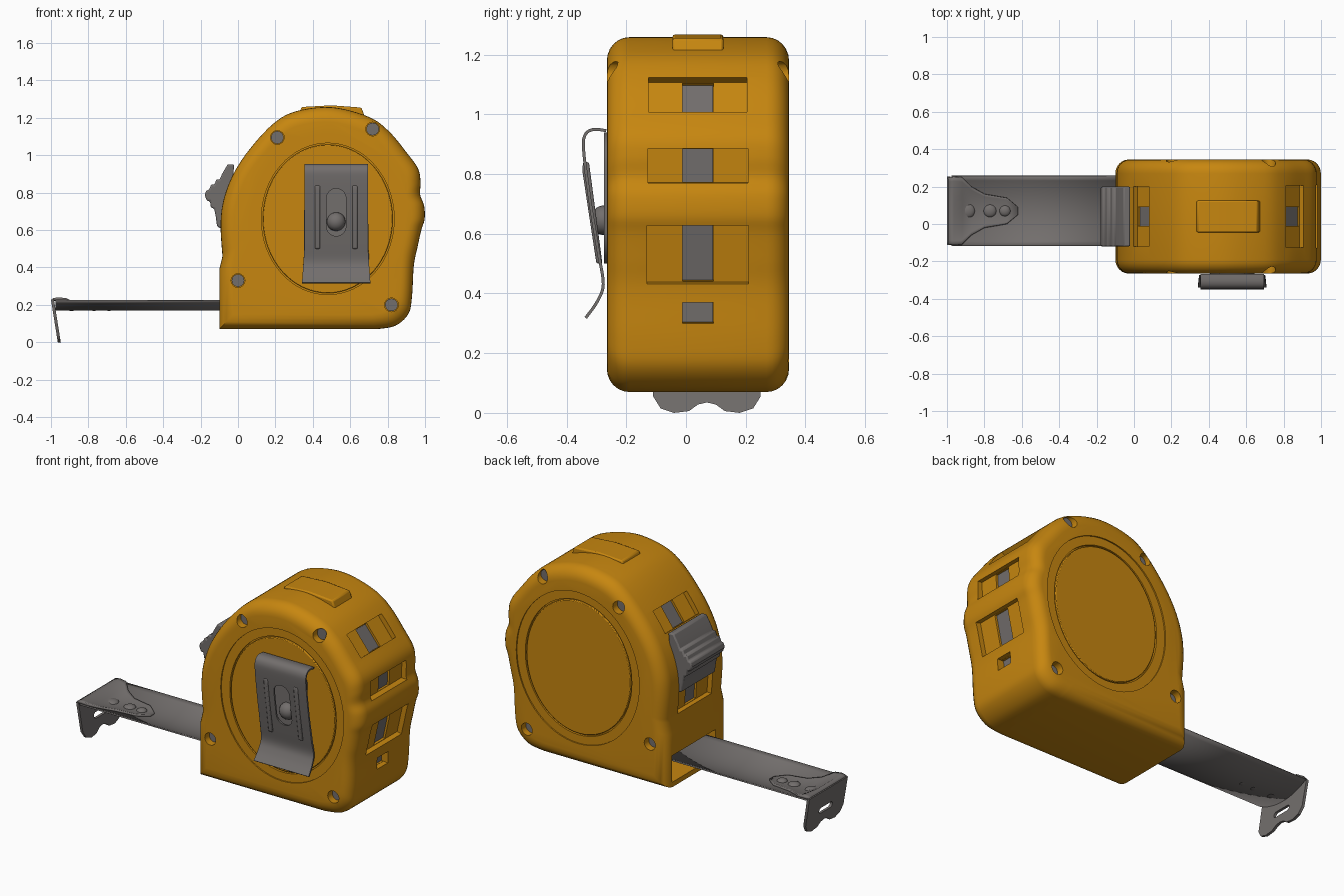
import bpy, bmesh
from math import sin, cos, pi, radians
from mathutils import Vector

old = bpy.data.objects.get("Cube")
if old:
    bpy.data.objects.remove(old, do_unlink=True)


def material(name, rgb, rough):
    m = bpy.data.materials.new(name)
    m.use_nodes = True
    m.diffuse_color = (*rgb, 1)
    node = m.node_tree.nodes["Principled BSDF"]
    node.inputs["Base Color"].default_value = (*rgb, 1)
    node.inputs["Roughness"].default_value = rough
    return m


ORANGE = material("orange_casing", (0.57, 0.24, 0.005), 0.6)
GREY = material("grey_metal", (0.17, 0.157, 0.152), 0.5)


def finish(name, bm, mat):
    bmesh.ops.recalc_face_normals(bm, faces=bm.faces)
    me = bpy.data.meshes.new(name)
    bm.to_mesh(me)
    bm.free()
    ob = bpy.data.objects.new(name, me)
    bpy.context.collection.objects.link(ob)
    me.materials.append(mat)
    return ob


def loft(name, rings, mat, closed=True):
    """Skin rows of points; closed rows get end caps."""
    bm = bmesh.new()
    rows = [[bm.verts.new(p) for p in r] for r in rings]
    n = len(rows[0])
    for a, b in zip(rows, rows[1:]):
        for i in range(n if closed else n - 1):
            j = (i + 1) % n
            bm.faces.new((a[i], a[j], b[j], b[i]))
    if closed:
        bm.faces.new(rows[0])
        bm.faces.new(rows[-1])
    return finish(name, bm, mat)


def prism(name, pts, lo, hi, mat=ORANGE, axis="y"):
    """Extrude an outline along y (points are x, z) or along x (points are y, z)."""
    def place(p, d):
        return (p[0], d, p[1]) if axis == "y" else (d, p[0], p[1])
    return loft(name, [[place(p, d) for p in pts] for d in (lo, hi)], mat)


def ellipse(cx, cz, rx, rz, n=64):
    return [(cx + rx * cos(2 * pi * i / n), cz + rz * sin(2 * pi * i / n)) for i in range(n)]


def capsule(c, r, length, vertical, n=24):
    out = []
    for i in range(n):
        a = 2 * pi * (i + 0.5) / n
        u, v = r * cos(a), r * sin(a)
        if vertical:
            v += length / 2 if v > 0 else -length / 2
        else:
            u += length / 2 if u > 0 else -length / 2
        out.append((c[0] + u, c[1] + v))
    return out


def spline(pts, steps=5):
    v = [Vector(p) for p in [pts[0], *pts, pts[-1]]]
    out = []
    for a, b, c, d in zip(v, v[1:], v[2:], v[3:]):
        for k in range(steps):
            t = k / steps
            out.append(0.5 * (2 * b + (c - a) * t + (2 * a - 5 * b + 4 * c - d) * t * t
                              + (3 * b - a - 3 * c + d) * t ** 3))
    return out + [v[-1]]


def ribbon(path, t):
    """Closed outline of a strip of thickness t along a path."""
    side = []
    for i, p in enumerate(path):
        d = (path[min(i + 1, len(path) - 1)] - path[max(i - 1, 0)]).normalized()
        side.append(p + Vector((-d.y, d.x)) * t)
    return list(path) + side[::-1]


def activate(ob):
    bpy.ops.object.select_all(action="DESELECT")
    ob.select_set(True)
    bpy.context.view_layer.objects.active = ob


def cut(ob, cutter):
    m = ob.modifiers.new("cut", "BOOLEAN")
    m.operation, m.solver, m.object = "DIFFERENCE", "EXACT", cutter
    activate(ob)
    bpy.ops.object.modifier_apply(modifier=m.name)
    bpy.data.objects.remove(cutter, do_unlink=True)


def soften(ob, width, segments=2):
    m = ob.modifiers.new("soft_edges", "BEVEL")
    m.width, m.segments, m.angle_limit = width, segments, radians(40)


def thicken(ob, t):
    m = ob.modifiers.new("thickness", "SOLIDIFY")
    m.thickness, m.offset = t, 0


def dome(name, loc, scale, mat=GREY):
    bm = bmesh.new()
    bmesh.ops.create_uvsphere(bm, u_segments=20, v_segments=10, radius=1)
    for v in bm.verts:
        v.co = Vector(loc) + Vector(a * b for a, b in zip(v.co, scale))
    return finish(name, bm, mat)


# Casing: rounded outline lofted across the width
FRONT, BACK, MID = -0.265, 0.345, 0.04
outline = [Vector((-0.1, 0.07))] + spline([
    (0.74, 0.07), (0.84, 0.088), (0.91, 0.15), (0.93, 0.24), (0.94, 0.41), (0.96, 0.51),
    (0.98, 0.6), (0.998, 0.66), (0.995, 0.73), (0.974, 0.79), (0.976, 0.86), (0.962, 0.93),
    (0.905, 1.01), (0.81, 1.125), (0.7, 1.205), (0.5, 1.257), (0.31, 1.235), (0.19, 1.17),
    (0.06, 1.03), (-0.03, 0.89), (-0.08, 0.75), (-0.093, 0.62), (-0.083, 0.46)])
outline.append(Vector((-0.1, 0.39)))
centre = Vector((0.45, 0.66))
ROUND = 0.075
rings = []
for i in range(14):
    a = pi / 2 * (i % 7) / 6
    a = pi / 2 - a if i < 7 else a
    inset = ROUND * (1 - cos(a))
    y = FRONT + ROUND * (1 - sin(a)) if i < 7 else BACK - ROUND * (1 - sin(a))
    s = 1 - inset / 0.57
    rings.append([(q.x, y, q.y) for q in (centre + (p - centre) * s for p in outline)])
casing = loft("casing", rings, ORANGE)


# Round side panels set in a shallow step with a groove
for side, face, d in (("front", FRONT, 1), ("back", BACK, -1)):
    for rx, rz, depth in ((0.41, 0.455, 0.008), (0.355, 0.405, 0.022)):
        cut(casing, prism("cutter", ellipse(0.48, 0.66, rx, rz),
                          *sorted((face - d * 0.05, face + d * depth))))
    panel = prism(side + "_round_panel", ellipse(0.48, 0.66, 0.347, 0.397),
                  *sorted((face + d * 0.007, face + d * 0.04)))
    soften(panel, 0.004)
    # Corner screws in open holes
    for k, (x, z) in enumerate(((0.21, 1.095), (0.72, 1.14), (0.0, 0.33), (0.82, 0.2))):
        cut(casing, prism("cutter", ellipse(x, z, 0.037, 0.037, 16),
                          *sorted((face - d * 0.05, face + d * 0.07))))
        prism(f"{side}_screw_{k + 1}", ellipse(x, z, 0.034, 0.034, 16),
              *sorted((face + d * 0.04, face + d * 0.09)), GREY)


def surface_block(name, at, length, top, bottom, lo, hi, mat=ORANGE):
    """Block aligned to the casing rim near a point."""
    i = min(range(len(outline)), key=lambda k: (outline[k] - Vector(at)).length)
    t = (outline[i + 2] - outline[i - 2]).normalized() if 2 < i < len(outline) - 2 else Vector((0, 1))
    n = Vector((t.y, -t.x))
    c, h = Vector(at), t * length / 2
    c = outline[i] + t * (c - outline[i]).dot(t)
    return prism(name, [c - h + n * top, c + h + n * top, c + h + n * bottom, c - h + n * bottom],
                 lo, hi, mat)


# Rim windows with the reel strip showing in the middle
windows = (("top_right", (0.86, 1.065), 0.15, 0.165), ("mid_right", (0.975, 0.827), 0.115, 0.168),
           ("low_right", (0.963, 0.53), 0.2, 0.17), ("small_right", (0.937, 0.335), 0.07, 0.052),
           ("top_left", (0.035, 1.0), 0.14, 0.16), ("low_left", (-0.09, 0.55), 0.14, 0.16))
for name, at, length, half in windows:
    cut(casing, surface_block("cutter", at, length, 0.08, -0.03, MID - half, MID + half))
    cut(casing, surface_block("cutter", at, length * 0.97, 0.08, -0.05, MID - 0.052, MID + 0.052))
    surface_block(name + "_reel_strip", at, length * 0.96, -0.042, -0.06, MID - 0.051, MID + 0.051, GREY)

# Tape mouth
cut(casing, prism("cutter", [(-0.3, 0.1), (0.1, 0.1), (0.1, 0.26), (-0.3, 0.26)], -0.14, 0.275))
prism("mouth_lining", [(0.08, 0.098), (0.11, 0.098), (0.11, 0.262), (0.08, 0.262)], -0.14, 0.275, GREY)

# Raised pad on the crown
pad = prism("crown_pad", [(0.32, 1.2), (0.68, 1.2), (0.66, 1.255), (0.5, 1.267), (0.34, 1.258)], -0.045, 0.125)
soften(pad, 0.008)

# Tape blade: shallow trough, with the hook plate riveted over its end
TAPE_Y = 0.07


def trough(y):
    return 0.174 + 0.05 * ((y - TAPE_Y) / 0.19) ** 2


def sheet(name, stations, t):
    rows = []
    for x, half, lift, flat in stations:
        ys = [TAPE_Y + half * k / 8 for k in range(-8, 9)]
        rows.append([(x, y, trough(y) * (1 - flat) + 0.228 * flat + lift) for y in ys])
    thicken(loft(name, rows, GREY, closed=False), t)


sheet("tape_blade", [(-0.975, 0.187, 0, 0), (0.09, 0.187, 0, 0)], 0.008)
sheet("hook_plate", [(-0.992, 0.178, 0, 1), (-0.965, 0.183, 0.006, 0.9), (-0.92, 0.18, 0.008, 0.35),
                     (-0.87, 0.13, 0.008, 0), (-0.8, 0.09, 0.008, 0), (-0.68, 0.07, 0.008, 0),
                     (-0.62, 0.02, 0.008, 0)], 0.014)
half_lip = [(0, 0.035), (0.03, 0.028), (0.06, 0.006), (0.11, 0), (0.155, 0.015), (0.18, 0.055), (0.183, 0.228)]
lip = prism("hook_lip", [(TAPE_Y + y, z) for y, z in half_lip]
            + [(TAPE_Y - y, z) for y, z in half_lip[:0:-1]], -1.0, -0.984, GREY, "x")
cut(lip, prism("cutter", capsule((TAPE_Y, 0.105), 0.018, 0.09, False), -1.1, -0.9, GREY, "x"))
for v in lip.data.vertices:
    v.co.x += (0.228 - v.co.z) * 0.16
for k, (x, r) in enumerate(((-0.89, 0.04), (-0.77, 0.035), (-0.69, 0.03))):
    dome(f"hook_rivet_{k + 1}", (x, TAPE_Y, 0.186), (r, r, 0.018))

# Thumb lock with finger ridges
lock = prism("thumb_lock", [
    (-0.02, 0.95), (-0.055, 0.952), (-0.085, 0.9), (-0.1, 0.868), (-0.115, 0.872), (-0.128, 0.84),
    (-0.143, 0.845), (-0.155, 0.815), (-0.17, 0.812), (-0.178, 0.785), (-0.165, 0.755), (-0.15, 0.755),
    (-0.145, 0.72), (-0.128, 0.715), (-0.12, 0.68), (-0.112, 0.62), (-0.085, 0.605), (-0.05, 0.65)],
    MID - 0.16, MID + 0.16, GREY)
soften(lock, 0.012)

# Belt clip: folded strip with a slot, ribs and a fixing screw
path = spline([(-0.268, 0.94), (-0.31, 0.944), (-0.335, 0.925), (-0.337, 0.87), (-0.315, 0.7),
               (-0.287, 0.53), (-0.272, 0.43), (-0.293, 0.37), (-0.332, 0.315)])
clip = prism("belt_clip", ribbon(path, -0.01), 0.355, 0.695, GREY, "x")
for v in clip.data.vertices:
    v.co.x += (v.co.x - 0.525) * 0.08 * max(0, 0.5 - v.co.z) / 0.19
cut(clip, prism("cutter", capsule((0.525, 0.695), 0.052, 0.15, True), -0.5, -0.28, GREY))
prism("clip_base", capsule((0.525, 0.72), 0.12, 0.2, True), -0.275, -0.25, GREY)
dome("clip_screw", (0.525, 0.645, 0), (0.05, 0.05, 0.05))
screw = bpy.data.objects["clip_screw"]
for v in screw.data.vertices:
    x, y, z = v.co
    v.co = (x, -0.275 + z * 0.9, y)
for side, x in (("left", 0.625), ("right", 0.425)):
    rib = prism(side + "_clip_rib", [(-0.3, 0.5), (-0.347, 0.81), (-0.345, 0.84), (-0.325, 0.84),
                                     (-0.28, 0.5)], x - 0.014, x + 0.014, GREY, "x")
    soften(rib, 0.006)

# Smooth shading with crisp edges
for ob in list(bpy.context.collection.objects):
    if ob.type == "MESH" and ob.data.materials and ob.data.materials[0] in (ORANGE, GREY):
        activate(ob)
        bpy.ops.object.shade_smooth_by_angle(angle=radians(35))
